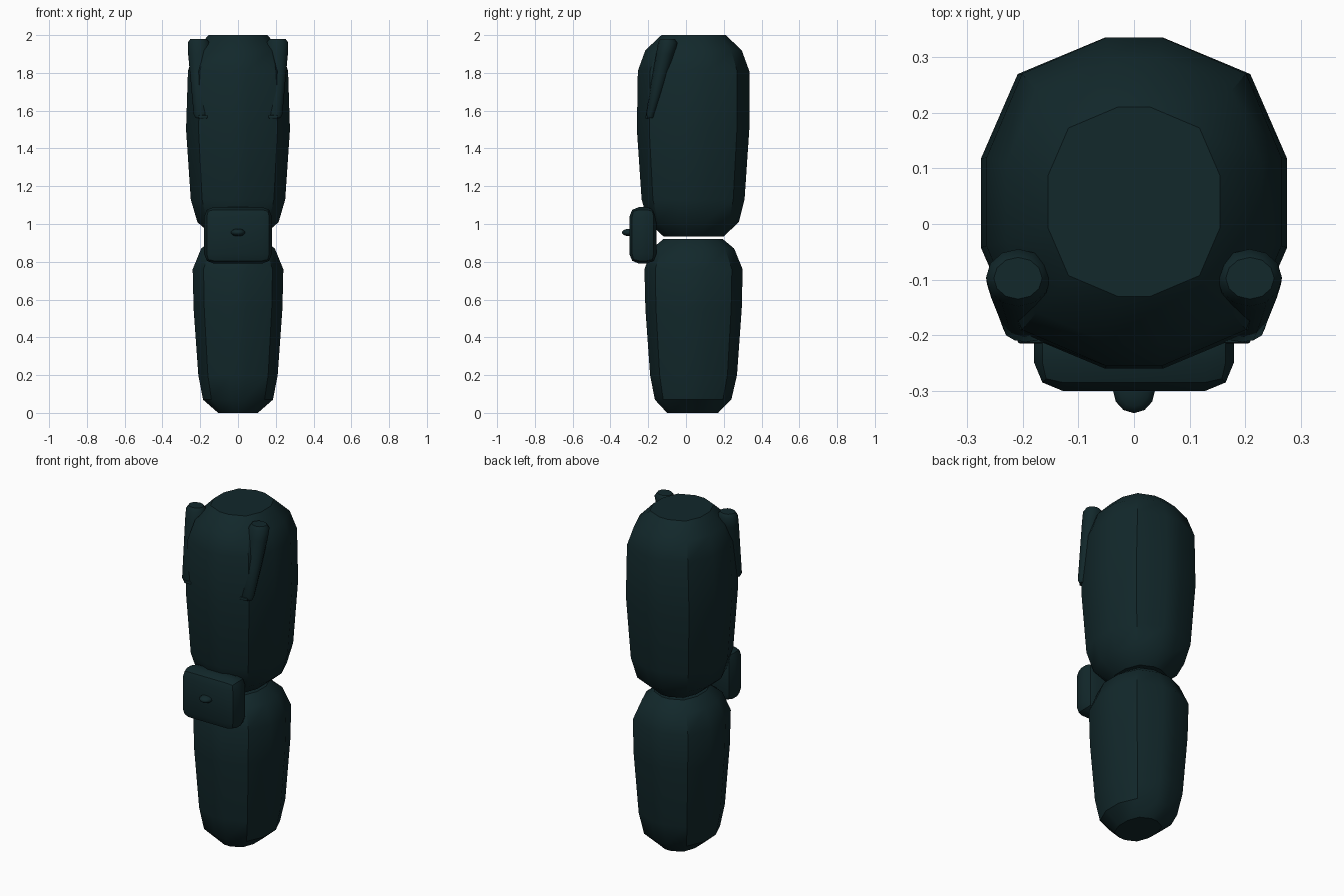
import bpy
import bmesh
import math

if "Cube" in bpy.data.objects:
    bpy.data.objects.remove(bpy.data.objects["Cube"], do_unlink=True)

# One dark teal coat for the whole limb
coat = bpy.data.materials.new("dark_teal")
coat.use_nodes = True
coat.diffuse_color = (0.006, 0.021, 0.024, 1)
coat.node_tree.nodes["Principled BSDF"].inputs["Base Color"].default_value = coat.diffuse_color

# Twelve-sided rounded-square section, in units of half width and half depth
QUARTER = [(1, 0.27), (0.76, 0.78), (0.19, 1)]
SECTION = (QUARTER + [(-x, y) for x, y in reversed(QUARTER)]
           + [(-x, -y) for x, y in QUARTER] + [(x, -y) for x, y in reversed(QUARTER)])
ROUND = [(math.cos(math.tau * i / 12), math.sin(math.tau * i / 12)) for i in range(12)]


def finish(bm, name, angle):
    bmesh.ops.recalc_face_normals(bm, faces=bm.faces)
    mesh = bpy.data.meshes.new(name)
    bm.to_mesh(mesh)
    bm.free()
    obj = bpy.data.objects.new(name, mesh)
    bpy.context.collection.objects.link(obj)
    mesh.materials.append(coat)
    bpy.ops.object.select_all(action='DESELECT')
    obj.select_set(True)
    bpy.context.view_layer.objects.active = obj
    bpy.ops.object.shade_smooth_by_angle(angle=math.radians(angle))
    return obj


def loft(name, section, rings, angle=35):
    """Each ring is z, x min, x max, y min, y max."""
    bm = bmesh.new()
    loops = []
    for z, x0, x1, y0, y1 in rings:
        loops.append([bm.verts.new(((x0 + x1) / 2 + u * (x1 - x0) / 2,
                                    (y0 + y1) / 2 + v * (y1 - y0) / 2, z)) for u, v in section])
    for a, b in zip(loops, loops[1:]):
        for i in range(len(a)):
            j = (i + 1) % len(a)
            bm.faces.new((a[i], a[j], b[j], b[i]))
    bm.faces.new(loops[0])
    bm.faces.new(loops[-1])
    return finish(bm, name, angle)


def limb(name, rings):
    loft(name, SECTION, [(z, -x, x, y0, y1) for z, x, y0, y1 in rings])


# Upper and lower leg
limb("thigh", [(0.935, 0.13, -0.12, 0.20), (1.01, 0.215, -0.20, 0.28), (1.13, 0.25, -0.235, 0.31),
               (1.5, 0.275, -0.26, 0.335), (1.81, 0.265, -0.255, 0.335),
               (1.92, 0.23, -0.215, 0.295), (2.0, 0.155, -0.13, 0.21)])
limb("shin", [(0, 0.105, -0.10, 0.17), (0.07, 0.185, -0.165, 0.24), (0.2, 0.21, -0.19, 0.27),
              (0.55, 0.235, -0.215, 0.295), (0.76, 0.24, -0.22, 0.30),
              (0.87, 0.195, -0.18, 0.255), (0.92, 0.13, -0.12, 0.195)])


def block(name, centre, size, bevel, segments=2):
    bm = bmesh.new()
    bmesh.ops.create_cube(bm, size=1)
    bmesh.ops.scale(bm, vec=size, verts=bm.verts)
    bmesh.ops.translate(bm, vec=centre, verts=bm.verts)
    bmesh.ops.bevel(bm, geom=bm.edges[:], offset=bevel, segments=segments,
                    profile=0.5, affect='EDGES')
    return finish(bm, name, 40)


# Knee guard with its small pointed stud
block("knee_pad", (0, -0.228, 0.94), (0.36, 0.144, 0.30), 0.052)
bm = bmesh.new()
bmesh.ops.create_uvsphere(bm, u_segments=12, v_segments=8, radius=1)
bmesh.ops.scale(bm, vec=(0.038, 0.042, 0.02), verts=bm.verts)
bmesh.ops.translate(bm, vec=(0, -0.298, 0.955), verts=bm.verts)
finish(bm, "knee_stud", 60)

# Tapered side blades with a small foot, one per side
blade = [(1.56, 0.165, 0.225, -0.205, -0.17), (1.58, 0.155, 0.235, -0.212, -0.165),
         (1.75, 0.155, 0.25, -0.185, -0.105), (1.9, 0.15, 0.264, -0.158, -0.06),
         (1.96, 0.15, 0.266, -0.148, -0.045), (1.98, 0.165, 0.252, -0.135, -0.06)]
for side, s in (("left", 1), ("right", -1)):
    loft(side + "_blade", ROUND, [(z, min(s * a, s * b), max(s * a, s * b), c, d)
                                  for z, a, b, c, d in blade], 50)
    block(side + "_blade_foot", (s * 0.185, -0.2, 1.567), (0.05, 0.03, 0.018), 0.006)
